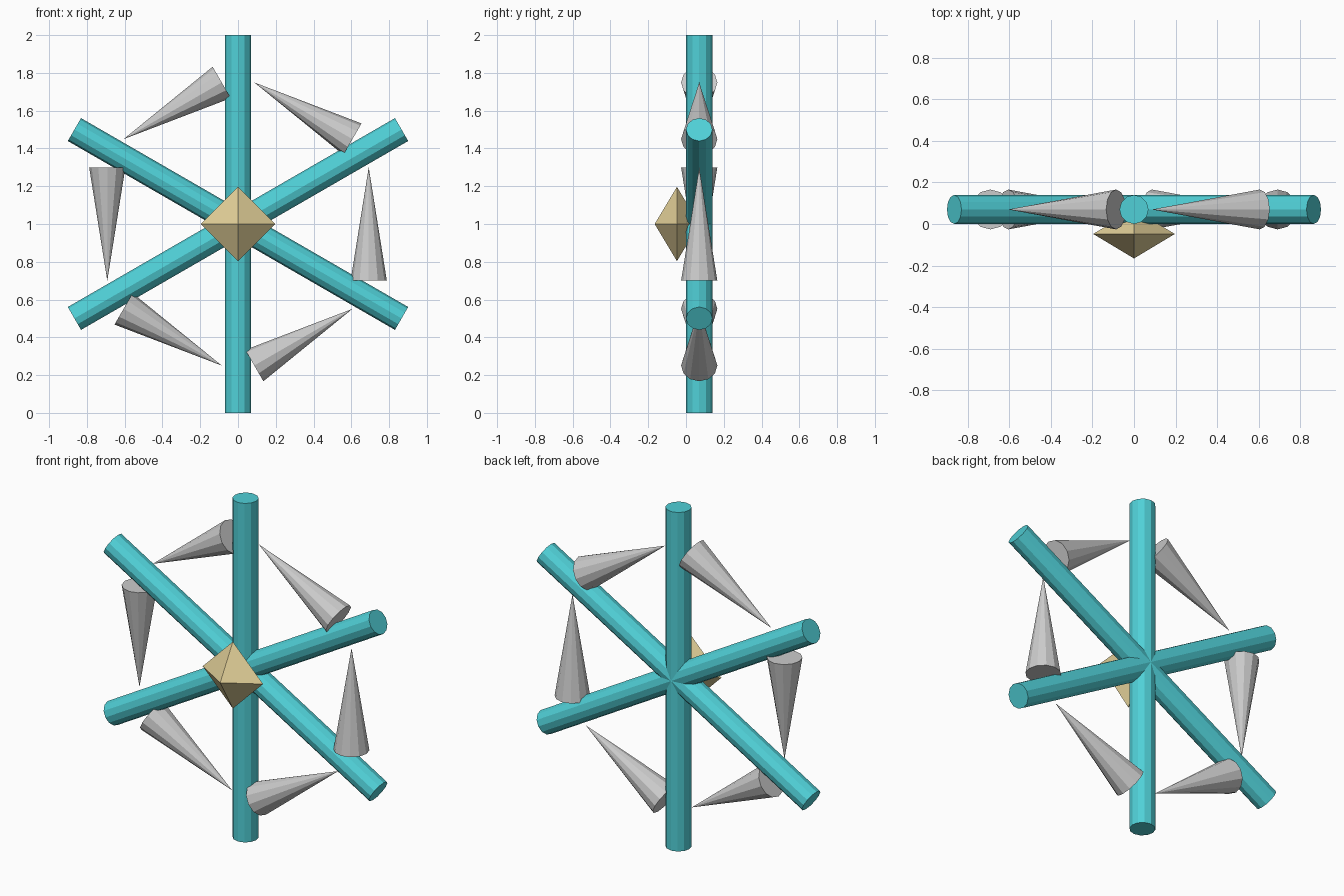
import bpy, math
from mathutils import Matrix, Vector

if "Cube" in bpy.data.objects:
    bpy.data.objects.remove(bpy.data.objects["Cube"])

HUB = Vector((0, 0.07, 1))


def material(name, rgb):
    m = bpy.data.materials.new(name)
    m.diffuse_color = (*rgb, 1)
    m.use_nodes = True
    m.node_tree.nodes["Principled BSDF"].inputs["Base Color"].default_value = m.diffuse_color
    return m


teal = material("teal", (0.08, 0.63, 0.68))
gold = material("gold", (0.75, 0.62, 0.31))


def place(obj, name, matrix, mat=None):
    obj.name = name
    obj.matrix_world = matrix
    if mat:
        obj.data.materials.append(mat)


def turn(angle):
    # counter-clockwise turn about the hub as seen from the front
    return Matrix.Translation(HUB) @ Matrix.Rotation(-angle, 4, 'Y')


# three full-width bars crossing at the hub
for i in range(3):
    bpy.ops.mesh.primitive_cylinder_add(vertices=12, radius=0.07, depth=2)
    place(bpy.context.object, f"spoke_{i + 1}", turn(math.radians(60 * i)), teal)

# six cones chasing each other around the wheel
for i in range(6):
    bpy.ops.mesh.primitive_cone_add(vertices=12, radius1=0.096, radius2=0, depth=0.6)
    place(bpy.context.object, f"cone_{i + 1}",
          turn(math.radians(60 * i)) @ Matrix.Translation((0.692, 0, 0)))

# flattened octahedral gem on the front of the hub
bpy.ops.mesh.primitive_cone_add(vertices=4, radius1=0.2, radius2=0, depth=0.12)
gem = bpy.context.object
bpy.ops.object.mode_set(mode='EDIT')
bpy.ops.mesh.delete(type='VERT')
bpy.ops.object.mode_set(mode='OBJECT')
r, d = 0.197, 0.118
gem.data.from_pydata(
    [(r, 0, 0), (0, 0, r), (-r, 0, 0), (0, 0, -r), (0, -d, 0), (0, d, 0)], [],
    [(i, (i + 1) % 4, 4) for i in range(4)] + [((i + 1) % 4, i, 5) for i in range(4)])
place(gem, "hub_gem", Matrix.Translation((0, -0.048, 1)), gold)
